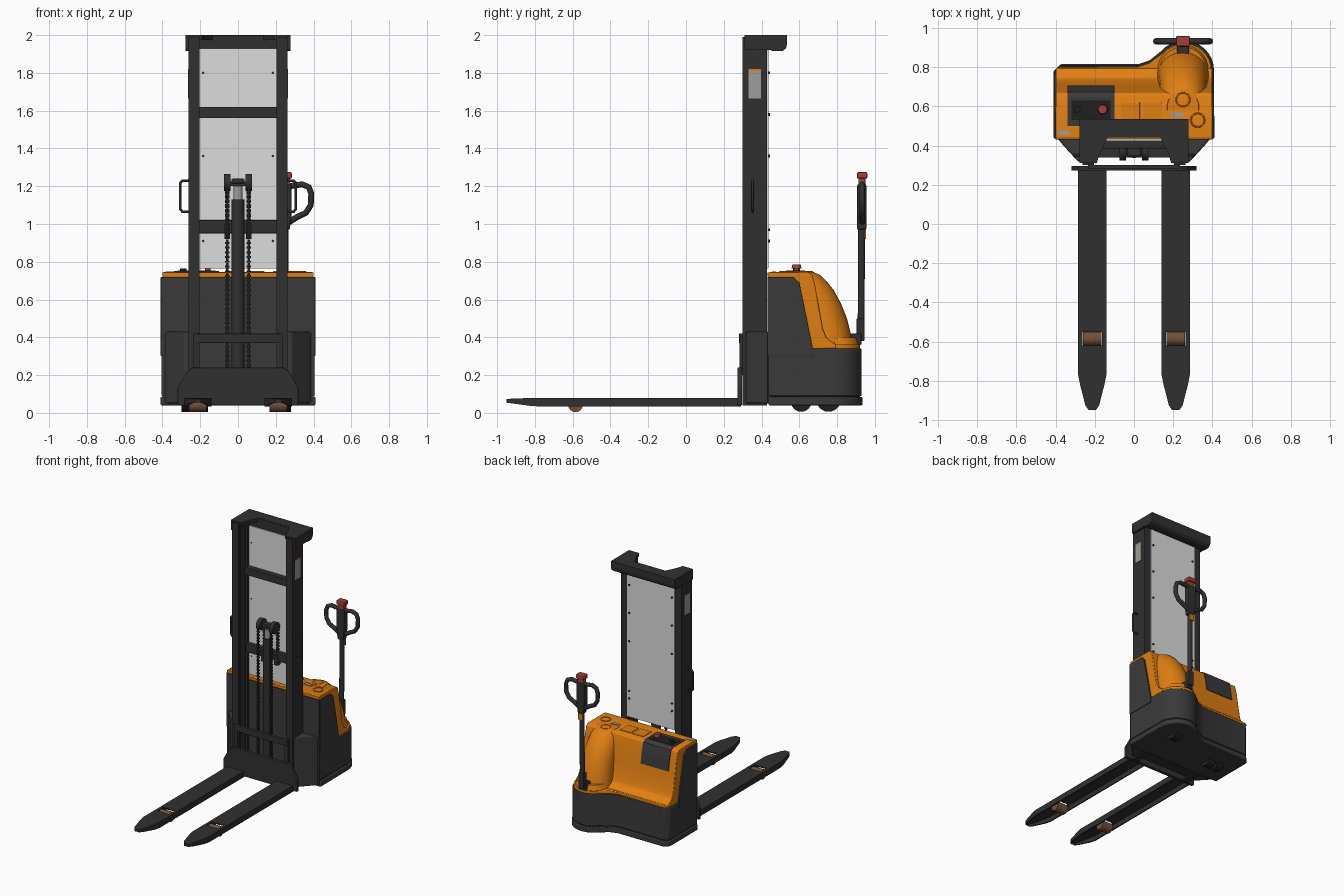
import bpy, bmesh, math
from mathutils import Vector

if "Cube" in bpy.data.objects:
    bpy.data.objects.remove(bpy.data.objects["Cube"])


def material(name, r, g, b):
    m = bpy.data.materials.new(name)
    m.use_nodes = True
    m.diffuse_color = (r, g, b, 1)
    m.node_tree.nodes["Principled BSDF"].inputs["Base Color"].default_value = (r, g, b, 1)
    return m


STEEL = material("dark steel", .03, .03, .031)
SHELL = material("charcoal plastic", .042, .042, .042)
BLACK = material("black rubber", .014, .014, .014)
ORANGE = material("orange paint", .74, .21, .006)
WHITE = material("clear guard", .72, .72, .72)
GREY = material("label grey", .34, .34, .33)
RED = material("red plastic", .36, .05, .035)
BROWN = material("brown roller", .17, .08, .04)


def finish(name, bm, mat, bevel=0, smooth=False):
    bmesh.ops.recalc_face_normals(bm, faces=bm.faces[:])
    me = bpy.data.meshes.new(name)
    bm.to_mesh(me)
    bm.free()
    ob = bpy.data.objects.new(name, me)
    bpy.context.collection.objects.link(ob)
    me.materials.append(mat)
    if bevel:
        mod = ob.modifiers.new("bevel", 'BEVEL')
        mod.width, mod.segments = bevel, 2
    if smooth:
        activate(ob)
        bpy.ops.object.shade_smooth_by_angle(angle=math.radians(35))
    return ob


def activate(ob):
    bpy.ops.object.select_all(action='DESELECT')
    ob.select_set(True)
    bpy.context.view_layer.objects.active = ob


def prism(name, pts, axis, lo, hi, mat, bevel=0, smooth=False):
    """Extrude an outline along x, y or z."""
    def place(p, h):
        return {'x': (h, p[0], p[1]), 'y': (p[0], h, p[1]), 'z': (p[0], p[1], h)}[axis]
    bm = bmesh.new()
    a = [bm.verts.new(place(p, lo)) for p in pts]
    b = [bm.verts.new(place(p, hi)) for p in pts]
    bm.faces.new(a)
    bm.faces.new(b)
    for i in range(len(pts)):
        j = (i + 1) % len(pts)
        bm.faces.new((a[i], a[j], b[j], b[i]))
    return finish(name, bm, mat, bevel, smooth)


def box(name, x, y, z, mat, bevel=0):
    pts = [(x[0], y[0]), (x[1], y[0]), (x[1], y[1]), (x[0], y[1])]
    return prism(name, pts, 'z', z[0], z[1], mat, bevel)


def cyl(name, p, q, r, mat, r2=None, sides=24):
    p, q = Vector(p), Vector(q)
    bm = bmesh.new()
    bmesh.ops.create_cone(bm, cap_ends=True, segments=sides, radius1=r,
                          radius2=r if r2 is None else r2, depth=(q - p).length)
    rot = (q - p).to_track_quat('Z', 'Y').to_matrix()
    bmesh.ops.rotate(bm, verts=bm.verts[:], matrix=rot)
    bmesh.ops.translate(bm, verts=bm.verts[:], vec=(p + q) / 2)
    return finish(name, bm, mat, 0, True)


def tube(name, pts, r, mat, cyclic=False):
    cu = bpy.data.curves.new(name, 'CURVE')
    cu.dimensions, cu.bevel_depth, cu.bevel_resolution = '3D', r, 2
    sp = cu.splines.new('POLY')
    sp.points.add(len(pts) - 1)
    for point, co in zip(sp.points, pts):
        point.co = (*co, 1)
    sp.use_cyclic_u = cyclic
    cu.use_fill_caps = True
    cu.materials.append(mat)
    ob = bpy.data.objects.new(name, cu)
    bpy.context.collection.objects.link(ob)
    activate(ob)
    bpy.ops.object.convert(target='MESH')
    bpy.ops.object.shade_smooth_by_angle(angle=math.radians(50))


# Chassis with the rounded bulge under the tiller
def plan(o):
    pts = [(-.405 - o, .437), (-.405 - o, .78), (-.375, .81 + o), (.02, .81 + o), (.08, .83 + o)]
    for k in range(13):
        t = math.radians(140 - k * 140 / 12)
        pts.append((.255 + (.148 + o) * math.cos(t), .785 + (.145 + o) * math.sin(t)))
    return pts + [(.405 + o, .437)]


prism("chassis", plan(0), 'z', .09, .34, SHELL, .005, True)
prism("chassis_groove", plan(-.008), 'z', .08, .1, BLACK)
prism("bumper", plan(.005), 'z', .04, .084, SHELL, .006, True)
prism("cover_rim", plan(-.008), 'z', .338, .362, ORANGE, .004, True)
box("front_wall", (-.4, .4), (.432, .447), (.05, .72), SHELL)

# Orange cover, swept across the width
profile = [(.44, .745), (.645, .745), (.668, .732), (.685, .67), (.705, .55), (.725, .44),
           (.745, .395), (.795, .362), (.795, .34), (.44, .34)]
prism("cover", profile, 'x', -.398, .398, ORANGE, .004, True)
box("cover_front_lip", (-.4, .4), (.432, .6), (.721, .744), ORANGE, .004)
side = [(.437, .3), (.437, .72), (.57, .72), (.6, .69), (.672, .34), (.672, .3)]
for s, n in ((-1, "right"), (1, "left")):
    prism(n + "_side_panel", side, 'x', s * .395, s * .409, SHELL, .003)

# Dome behind the tiller: height, rear edge, half width
levels = [(.35, .885, .132), (.42, .872, .128), (.5, .852, .122), (.58, .82, .118),
          (.65, .782, .112), (.70, .742, .105), (.73, .71, .095), (.747, .672, .08)]
bm = bmesh.new()
rings = []
for z, back, w in levels:
    d = min(.12, back - .6)
    ring = [(.25 + w, .58)]
    for k in range(17):
        t = math.pi * k / 16
        ring.append((.25 + w * math.cos(t), back - d + d * math.sin(t)))
    ring.append((.25 - w, .58))
    rings.append([bm.verts.new((x, y, z)) for x, y in ring])
for a, b in zip(rings, rings[1:]):
    for i in range(len(a)):
        j = (i + 1) % len(a)
        bm.faces.new((a[i], a[j], b[j], b[i]))
bm.faces.new(rings[0])
bm.faces.new(rings[-1])
finish("dome", bm, ORANGE, 0, True)
cyl("dome_collar", (.25, .785, .36), (.25, .785, .4), .13, ORANGE, .118, 32)

# Control panel wrapping over the rear edge, with its switches
flap = [(.5, .74), (.5, .75), (.647, .75), (.674, .735), (.691, .67), (.706, .58), (.698, .58),
        (.66, .735)]
prism("control_panel", flap, 'x', -.34, -.1, SHELL)
box("control_inset", (-.32, -.12), (.53, .63), (.748, .753), BLACK)
cyl("stop_stem", (-.16, .585, .75), (-.16, .585, .768), .014, RED)
cyl("stop_button", (-.16, .585, .765), (-.16, .585, .785), .026, RED, .022)
cyl("key_switch", (-.29, .585, .75), (-.29, .585, .765), .018, BLACK)
for x in (-.065, .045):
    box("storage_tray", (x, x + .095), (.52, .62), (.742, .75), ORANGE, .003)
for x, y in ((.25, .635), (.325, .53)):
    pts = [(x + .035 * math.cos(k * math.pi / 10), y + .035 * math.sin(k * math.pi / 10), .746)
           for k in range(20)]
    tube("cup_ring", pts, .004, ORANGE, True)
box("top_label", (.185, .25), (.545, .57), (.745, .75), GREY)
box("corner_label", (-.385, -.33), (.455, .477), (.744, .748), GREY)

# Floor wheels
for x, y, r in ((.25, .755, .065), (-.27, .61, .055), (-.19, .61, .055)):
    cyl("floor_wheel", (x - .03, y, r + .006), (x + .03, y, r + .006), r, BLACK)

# Mast channels, gussets, labels and grab handles
for s, n in ((-1, "right"), (1, "left")):
    c = [(.262, .3), (.262, .43), (.205, .43), (.205, .412), (.235, .412), (.235, .395),
         (.212, .395), (.212, .335), (.235, .335), (.235, .318), (.205, .318), (.205, .3)]
    prism(n + "_mast_channel", [(s * x, y) for x, y in c], 'z', .04, 1.99, STEEL)
    g = [(.255, .318), (.285, .318), (.36, .4), (.39, .437), (.255, .437)]
    prism(n + "_gusset", [(s * x, y) for x, y in g], 'z', .05, .43, SHELL, .008)
    box(n + "_mast_label", sorted((s * .26, s * .265)), (.33, .397), (1.665, 1.81), GREY)
    box(n + "_label_stripe", sorted((s * .26, s * .265)), (.33, .397), (1.81, 1.82), ORANGE)
    loop = [(.26, 1.065), (.295, 1.065), (.307, 1.08), (.307, 1.215), (.295, 1.23), (.26, 1.23)]
    tube(n + "_grab_handle", [(s * x, .352, z) for x, z in loop], .007, STEEL)
    for z in (.91, .97, 1.36, 1.58, 1.8):
        cyl("guard_bolt", (s * .185, .43, z), (s * .185, .444, z), .007, STEEL, sides=10)

# Mast top and cross members
half = [(.277, .31), (.277, .535), (-.277, .535), (-.277, .31), (-.19, .31), (-.175, .36),
        (-.13, .45), (.13, .45), (.175, .36), (.19, .31)]
prism("mast_cap", half, 'z', 1.975, 2, STEEL)
for s in (-1, 1):
    box("cap_cheek", sorted((s * .262, s * .277)), (.31, .5), (1.92, 1.98), STEEL)
beam = [(.44, 1.925), (.46, 1.915), (.51, 1.915), (.53, 1.93), (.535, 1.955), (.535, 1.998),
        (.44, 1.998)]
prism("top_beam", beam, 'x', -.277, .277, STEEL, .003)
box("upper_crossbar", (-.21, .21), (.385, .427), (1.56, 1.62), STEEL, .004)
box("middle_crossbar", (-.21, .21), (.395, .427), (.95, 1.02), STEEL, .004)
box("carriage_crossbar", (-.225, .225), (.28, .302), (.37, .42), STEEL, .004)
box("lower_crossbar", (-.21, .21), (.34, .42), (.05, .13), STEEL)
box("guard_sheet", (-.205, .205), (.43, .436), (.765, 1.93), WHITE)

# Lift cylinder, chain sheaves and chains
cyl("lift_cylinder", (0, .37, .1), (0, .37, 1.13), .034, STEEL)
cyl("lift_rod", (0, .37, 1.13), (0, .37, 1.2), .025, GREY)
box("sheave_yoke", (-.07, .07), (.355, .385), (1.2, 1.225), STEEL, .004)
box("yoke_cap", (-.035, .035), (.345, .395), (1.215, 1.24), STEEL, .006)
for s in (-1, 1):
    x = s * .057
    cyl("chain_sheave", (x - .016, .37, 1.22), (x + .016, .37, 1.22), .045, STEEL)
    box("chain_anchor", (x - .015, x + .015), (.385, .425), (.92, 1), STEEL)
    for y, z, count in ((.33, .22, 40), (.41, .96, 10)):
        for w, h in ((.013, .01), (.006, .024)):
            link = box("chain", (x - w, x + w), (y - .004, y + .004), (z, z + h), BLACK)
            arr = link.modifiers.new("links", 'ARRAY')
            arr.count, arr.use_relative_offset, arr.use_constant_offset = count, False, True
            arr.constant_offset_displace = (0, 0, .025)

# Fork carriage
plate = [(-.32, .04), (.32, .04), (.32, .13), (.27, .22), (.24, .24), (-.24, .24), (-.27, .22),
         (-.32, .13)]
prism("carriage_plate", plate, 'y', .272, .297, STEEL, .004)
for s in (-1, 1):
    box("carriage_upright", sorted((s * .205, s * .235)), (.284, .31), (.2, .42), STEEL)

# Forks: hollow channels with a slot for each load roller
edge = [(.072, .29), (.072, -.77), (.062, -.82), (.035, -.925), (.018, -.95)]
for s, n in ((-1, "right"), (1, "left")):
    cx = s * .213
    outline = [(cx + x, y) for x, y in edge] + [(cx - x, y) for x, y in reversed(edge)]
    fork = prism(n + "_fork", outline, 'z', .034, .08, STEEL)
    bm = bmesh.new()
    bm.from_mesh(fork.data)
    bmesh.ops.delete(bm, geom=[f for f in bm.faces if f.normal.z < -.9], context='FACES')
    for v in bm.verts:
        if v.co.y < -.8:
            v.co.z += (.02 if v.co.z < .06 else -.006) * (-.8 - v.co.y) / .15
    bm.to_mesh(fork.data)
    bm.free()
    fork.modifiers.new("wall", 'SOLIDIFY').thickness = .01
    cutter = box("slot_cutter", (cx - .05, cx + .05), (-.62, -.55), (.05, .1), STEEL)
    cut = fork.modifiers.new("slot", 'BOOLEAN')
    cut.operation, cut.object = 'DIFFERENCE', cutter
    activate(fork)
    for name in [m.name for m in fork.modifiers]:
        bpy.ops.object.modifier_apply(modifier=name)
    bpy.data.objects.remove(cutter)
    cyl(n + "_load_roller", (cx - .046, -.585, .042), (cx + .046, -.585, .042), .038, BROWN)

# Tiller arm with a two-sided loop grip
T = .25
box("tiller_base", (T - .03, T + .03), (.86, .93), (.36, .42), STEEL, .008)
box("tiller_lug", (T - .022, T + .022), (.903, .945), (.38, .5), STEEL, .006)
cyl("tiller_arm", (T, .927, .48), (T, .93, 1), .018, STEEL)
head = [(-.024, .97), (.024, .97), (.034, 1.05), (.034, 1.21), (-.034, 1.21), (-.034, 1.05)]
prism("tiller_head", [(T + x, z) for x, z in head], 'y', .906, .955, STEEL, .008)
box("tiller_tag", (T - .018, T + .018), (.945, .953), (.92, .97), ORANGE)
grip = [(.02, 1.2), (.09, 1.21), (.125, 1.195), (.138, 1.16), (.135, 1.1), (.11, 1.06),
        (.06, 1.035), (.02, 1.01)]
for s in (-1, 1):
    tube("grip_loop", [(T + s * x, .932, z) for x, z in grip], .016, STEEL)
box("tiller_switch", (T - .026, T + .026), (.912, .95), (1.205, 1.245), RED, .005)
box("reverse_button", (T - .035, T + .035), (.905, .96), (1.24, 1.275), RED, .008)
